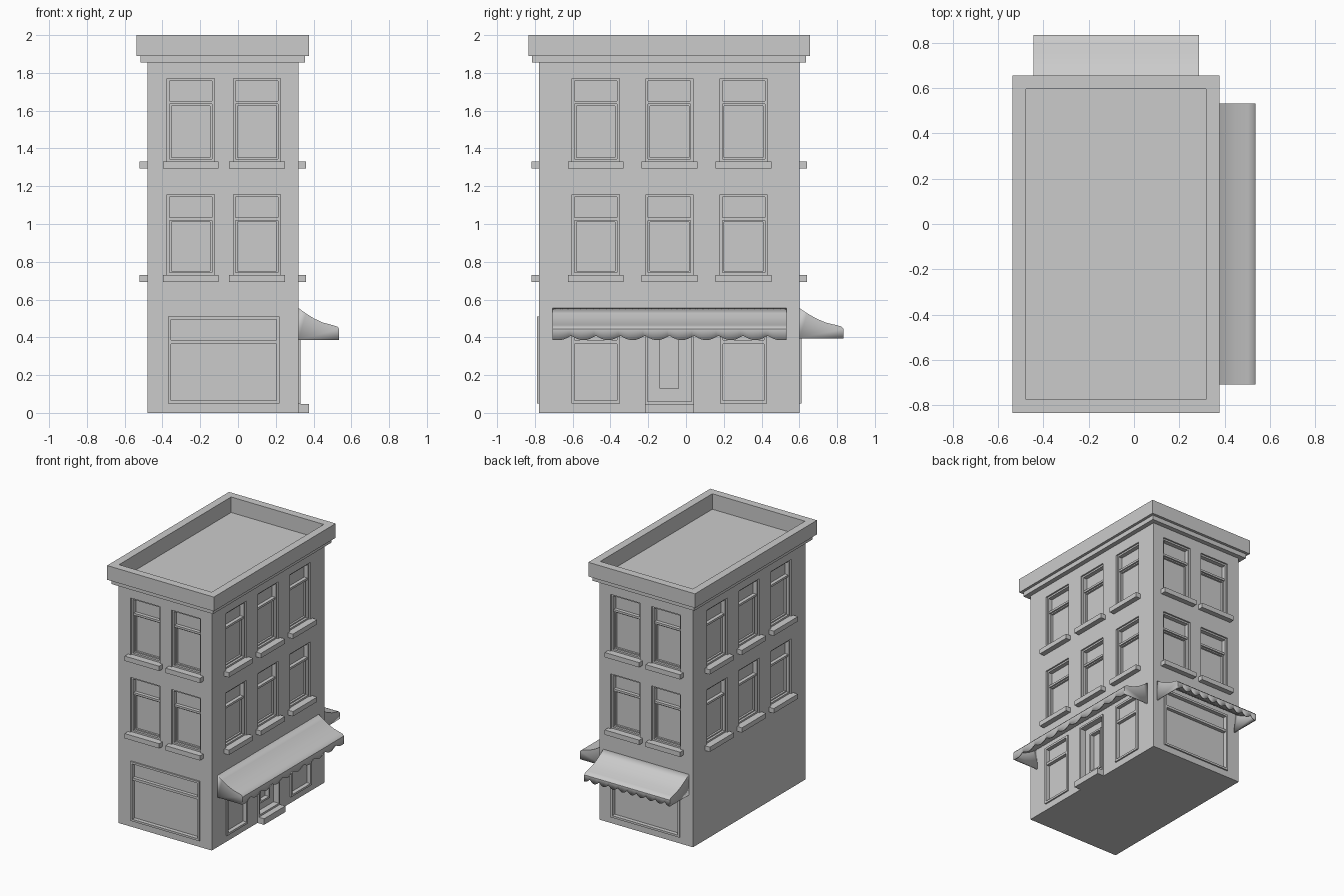
import bpy, bmesh, math
from mathutils import Matrix

if "Cube" in bpy.data.objects:
    bpy.data.objects.remove(bpy.data.objects["Cube"])

X0, X1, Y0, Y1 = -0.48, 0.32, -0.778, 0.60
# wall: (outward axis, direction, wall plane)
WALLS = {"front": (1, -1, Y0), "back": (1, 1, Y1), "left": (0, -1, X0), "right": (0, 1, X1)}


def place(wall, u, out, z):
    axis, sign, plane = WALLS[wall]
    w = plane + sign * out
    return (u, w, z) if axis else (w, u, z)


def box(bm, wall, u0, u1, o0, o1, z0, z1):
    a, b = place(wall, u0, o0, z0), place(wall, u1, o1, z1)
    mid = [(p + q) / 2 for p, q in zip(a, b)]
    size = [abs(p - q) for p, q in zip(a, b)]
    bmesh.ops.create_cube(bm, size=1, matrix=Matrix.Translation(mid) @ Matrix.Diagonal((*size, 1)))


def ring(bm, wall, u0, u1, o0, o1, z0, z1, t):
    box(bm, wall, u0, u0 + t, o0, o1, z0, z1)
    box(bm, wall, u1 - t, u1, o0, o1, z0, z1)
    box(bm, wall, u0 + t, u1 - t, o0, o1, z0, z0 + t)
    box(bm, wall, u0 + t, u1 - t, o0, o1, z1 - t, z1)


def finish(bm, name):
    bmesh.ops.recalc_face_normals(bm, faces=bm.faces)
    me = bpy.data.meshes.new(name)
    bm.to_mesh(me)
    bm.free()
    ob = bpy.data.objects.new(name, me)
    bpy.context.collection.objects.link(ob)
    return ob


cuts, frames, sills, shops = (bmesh.new() for _ in range(4))

# upper sash windows and sills on all four walls
LONG, SHORT = (-0.478, -0.088, 0.305), (-0.25, 0.10)
for wall, centres in (("front", SHORT), ("back", SHORT), ("left", LONG), ("right", LONG)):
    for c in centres:
        for z0, z1 in ((0.73, 1.155), (1.33, 1.77)):
            a, b, m = c - 0.125, c + 0.125, z1 - 0.128
            box(cuts, wall, a, b, -0.045, 0.05, z0, z1)
            ring(frames, wall, a, b, -0.046, -0.012, z0, z1, 0.013)
            box(frames, wall, a + 0.013, b - 0.013, -0.046, -0.018, m - 0.008, m + 0.008)
            ring(frames, wall, a + 0.013, b - 0.013, -0.046, -0.03, z0 + 0.013, m - 0.008, 0.009)
            box(sills, wall, c - 0.148, c + 0.148, -0.01, 0.041, z0 - 0.037, z0)

# shop windows with transom bars
for wall, a, b in (("front", -0.37, 0.22), ("back", -0.37, 0.22),
                   ("right", -0.605, -0.35), ("right", 0.18, 0.43)):
    box(cuts, wall, a + 0.01, b - 0.01, -0.02, 0.05, 0.06, 0.50)
    ring(shops, wall, a, b, -0.021, 0.011, 0.05, 0.51, 0.016)
    box(shops, wall, a + 0.016, b - 0.016, -0.021, 0.006, 0.366, 0.385)

# door with glazed panel and step
door = bmesh.new()
box(cuts, "right", -0.21, 0.035, -0.06, 0.05, 0.047, 0.50)
ring(door, "right", -0.218, 0.042, -0.061, 0.011, 0.047, 0.51, 0.014)
ring(door, "right", -0.204, 0.028, -0.061, -0.035, 0.061, 0.496, 0.055)
ring(door, "right", -0.151, -0.025, -0.061, -0.028, 0.115, 0.443, 0.014)
finish(door, "door")
step = bmesh.new()
box(step, "right", -0.218, 0.042, -0.01, 0.056, 0, 0.047)
finish(step, "door_step")

# walls with recessed openings
body = bmesh.new()
box(body, "front", X0, X1, 0, Y0 - Y1, 0, 1.87)
walls = finish(body, "walls")
cutter = finish(cuts, "opening_cutter")
cutter.hide_render = True
mod = walls.modifiers.new("openings", 'BOOLEAN')
mod.operation, mod.solver, mod.object = 'DIFFERENCE', 'EXACT', cutter
bpy.context.view_layer.objects.active = walls
bpy.ops.object.modifier_apply(modifier=mod.name)
bpy.data.objects.remove(cutter)

finish(frames, "window_frames")
finish(sills, "window_sills")
finish(shops, "shop_window_frames")

# stepped cornice, parapet and sunken roof
roof = bmesh.new()
loops = []
for d, z in ((0, 1.855), (0.036, 1.855), (0.036, 1.89), (0.057, 1.89), (0.057, 2.0), (-0.003, 2.0), (-0.003, 1.88)):
    loops.append([roof.verts.new(p) for p in ((X0 - d, Y0 - d, z), (X1 + d, Y0 - d, z),
                                              (X1 + d, Y1 + d, z), (X0 - d, Y1 + d, z))])
for lo, hi in zip(loops, loops[1:]):
    for i in range(4):
        j = (i + 1) % 4
        roof.faces.new((lo[i], lo[j], hi[j], hi[i]))
roof.faces.new(loops[-1])
roof.faces.new(loops[0][::-1])
finish(roof, "cornice_and_roof")


# curved awning with cheeks and scalloped valance
def awning(name, wall, u0, u1, reach, low, period):
    prof = [(0, .555), (.18, .527), (.38, .500), (.6, .478), (.85, .464), (.95, .457), (1, .445)]
    bm, n, rows = bmesh.new(), 144, []
    for i in range(n + 1):
        u = u0 + (u1 - u0) * i / n
        t = (u - (u0 + u1) / 2) / period
        lobe = 1 if abs(t) > 4.5 else abs(math.sin(math.pi * t))
        pts = prof + [(1, low + 0.024 * (1 - lobe))]
        rows.append([bm.verts.new(place(wall, u, o * reach, z)) for o, z in pts])
    for p, q in zip(rows, rows[1:]):
        for k in range(len(p) - 1):
            bm.faces.new((p[k], p[k + 1], q[k + 1], q[k]))
    for row, u in ((rows[0], u0), (rows[-1], u1)):
        bm.faces.new(row + [bm.verts.new(place(wall, u, 0, low))])
    ob = finish(bm, name)
    ob.data.shade_smooth()
    ob.data.set_sharp_from_angle(angle=math.radians(35))
    sol = ob.modifiers.new("thickness", 'SOLIDIFY')
    sol.thickness, sol.offset = 0.008, -1


awning("side_awning", "right", -0.708, 0.532, 0.216, 0.385, 0.13)
awning("back_awning", "back", -0.445, 0.288, 0.234, 0.395, 0.08)
